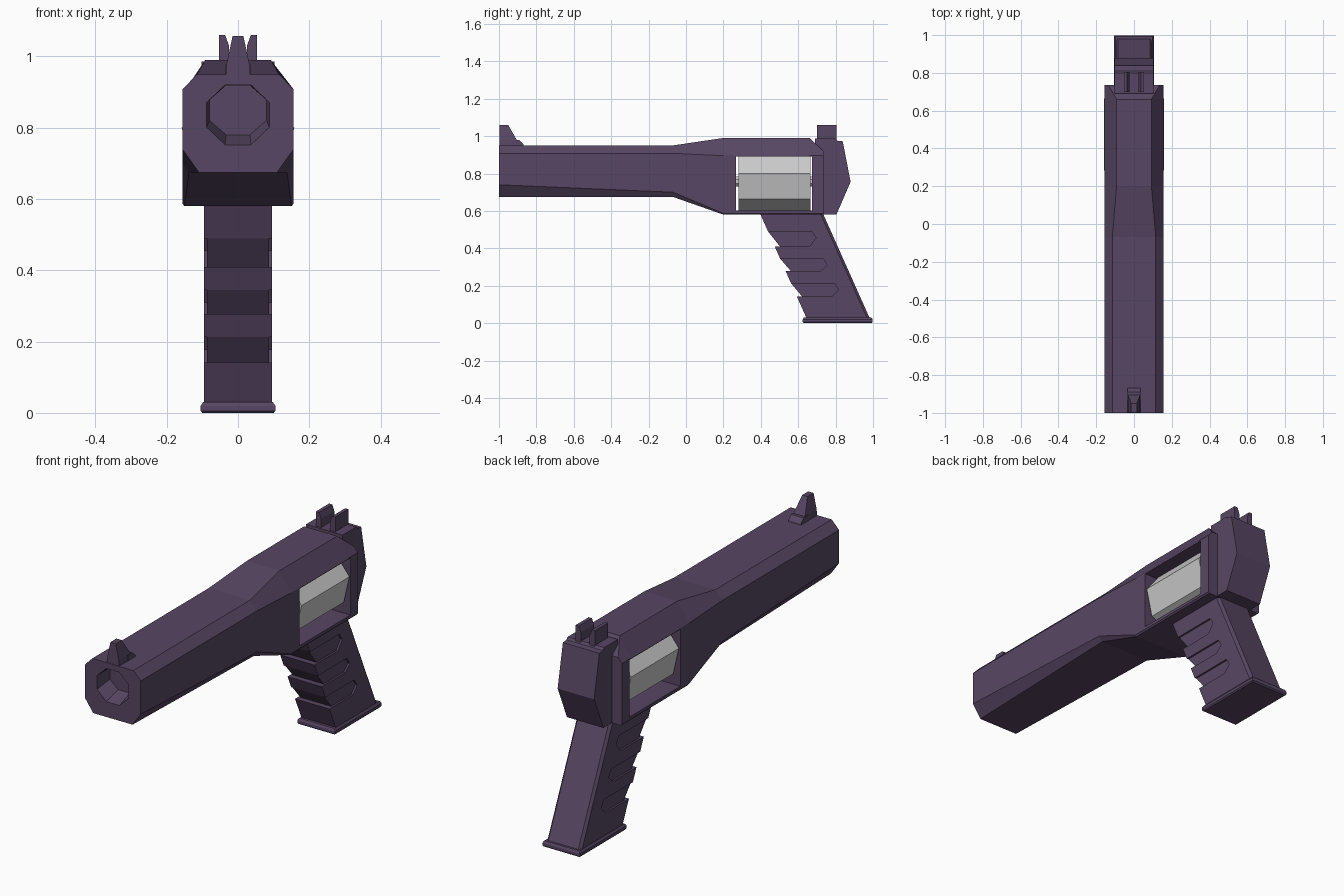
import bpy, bmesh, math

if "Cube" in bpy.data.objects:
    bpy.data.objects.remove(bpy.data.objects["Cube"])

purple = bpy.data.materials.new("dark_purple")
purple.diffuse_color = (0.095, 0.062, 0.125, 1)
purple.use_nodes = True
purple.node_tree.nodes["Principled BSDF"].inputs["Base Color"].default_value = purple.diffuse_color


def loft(name, rings, mat=purple):
    """Skin a list of equal-length 3D rings and cap both ends."""
    bm = bmesh.new()
    vs = [[bm.verts.new(p) for p in r] for r in rings]
    n = len(rings[0])
    for a, b in zip(vs, vs[1:]):
        for i in range(n):
            j = (i + 1) % n
            bm.faces.new((a[i], a[j], b[j], b[i]))
    bm.faces.new(vs[0])
    bm.faces.new(vs[-1][::-1])
    bmesh.ops.recalc_face_normals(bm, faces=bm.faces)
    me = bpy.data.meshes.new(name)
    bm.to_mesh(me)
    bm.free()
    ob = bpy.data.objects.new(name, me)
    bpy.context.collection.objects.link(ob)
    if mat:
        me.materials.append(mat)
    return ob


def prism(name, profile, x0, x1):
    """Extrude a (y, z) side profile between two x positions."""
    return loft(name, [[(x, y, z) for y, z in profile] for x in (x0, x1)])


def box(name, x0, x1, y0, y1, z0, z1):
    return prism(name, [(y0, z0), (y1, z0), (y1, z1), (y0, z1)], x0, x1)


def rod(name, sides, r, zc, y0, y1, start, mat=purple):
    ang = [math.radians(start) + 2 * math.pi * i / sides for i in range(sides)]
    return loft(name, [[(r * math.cos(a), y, zc + r * math.sin(a)) for a in ang]
                       for y in (y0, y1)], mat)


def cut(ob, cutter):
    cutter.hide_render = True
    mod = ob.modifiers.new("cut", 'BOOLEAN')
    mod.operation = 'DIFFERENCE'
    mod.solver = 'EXACT'
    mod.object = cutter
    bpy.context.view_layer.objects.active = ob
    bpy.ops.object.modifier_apply(modifier=mod.name)
    bpy.data.objects.remove(cutter)


# Barrel and frame: half sections mirrored across x, lofted along y
def section(y, half):
    return [(x, y, z) for x, z in half] + [(-x, y, z) for x, z in reversed(half)]


frame_half = [(0.15, 0.58), (0.156, 0.587), (0.156, 0.895), (0.092, 0.99)]
body = loft("barrel_and_frame", [
    section(-1.0, [(0.11, 0.675), (0.156, 0.74), (0.156, 0.908), (0.115, 0.95)]),
    section(-0.07, [(0.138, 0.675), (0.156, 0.70), (0.156, 0.908), (0.115, 0.95)]),
    section(0.20, frame_half),
    section(0.66, frame_half),
    section(0.735, [(0.15, 0.58), (0.156, 0.587), (0.156, 0.895), (0.135, 0.92)]),
])
cut(body, box("window_cutter", -0.3, 0.3, 0.268, 0.675, 0.602, 0.89))


# Tapered octagonal muzzle recess
def octagon(y, rx, z0, z1):
    c, h = (z0 + z1) / 2, (z1 - z0) / 2
    k = 1 / math.cos(math.pi / 8)
    ang = [math.pi / 8 + i * math.pi / 4 for i in range(8)]
    return [(rx * k * math.cos(a), y, c + h * k * math.sin(a)) for a in ang]


cut(body, loft("bore_cutter", [octagon(-1.001, 0.088, 0.752, 0.92),
                               octagon(-0.91, 0.08, 0.78, 0.919)]))

# Seven-sided drum in the window and its axle
rod("drum", 7, 0.162, 0.764, 0.282, 0.665, -90, None)
rod("drum_axle", 8, 0.03, 0.757, 0.25, 0.69, 22.5, None)

# Rear block
prism("rear_block", [(0.69, 0.582), (0.805, 0.582), (0.88, 0.755), (0.838, 0.972),
                     (0.81, 0.975), (0.80, 0.986), (0.69, 0.986)], -0.102, 0.102)

# Rear sight posts, narrower at the top on the inner side
for s, side in ((-1, "left"), (1, "right")):
    loft("rear_sight_" + side, [
        [(s * a, 0.70, z), (s * 0.054, 0.70, z), (s * 0.054, 0.805, z), (s * a, 0.805, z)]
        for a, z in ((0.025, 0.97), (0.025, 1.03), (0.036, 1.06))])

# Front sight: tapered blade with a low ramp behind it
loft("front_sight", [
    [(-w, -0.998, z), (w, -0.998, z), (w, y, z), (-w, y, z)]
    for w, y, z in ((0.035, -0.90, 0.94), (0.032, -0.905, 0.98), (0.015, -0.95, 1.058))])
prism("front_sight_ramp", [(-0.93, 0.94), (-0.865, 0.94), (-0.87, 0.958),
                           (-0.89, 0.978), (-0.93, 0.978)], -0.035, 0.035)

# Grip: slanted profile with stepped front notches and chamfered back edges
grooves = [(0.49, 0.41, 0.695), (0.345, 0.278, 0.755), (0.213, 0.142, 0.815)]


def front_y(z):
    return 0.40 + (0.577 - z) * 0.444


def grip_profile(inset):
    pts = [(front_y(0.585), 0.585)]
    for top, low, _ in grooves:
        pts += [(front_y(top), top), (front_y(low) + 0.028, low), (front_y(low), low)]
    return pts + [(front_y(0.02), 0.02), (0.985 - inset, 0.02), (0.733 - inset, 0.585)]


grip = loft("grip", [[(x, y, z) for y, z in grip_profile(i)]
                     for x, i in ((-0.096, 0.014), (-0.084, 0), (0.084, 0), (0.096, 0.014))])
for top, low, tip in grooves:
    slot = [(front_y(top) - 0.1, top), (tip - 0.022, top), (tip, top - 0.035),
            (tip - 0.035, low), (front_y(low) - 0.1, low)]
    for s in (-1, 1):
        cut(grip, prism("groove_cutter", slot, s * 0.087, s * 0.2))

# Base plate with softened rims
loft("grip_base", [
    [(-w, 0.63 - e, z), (w, 0.63 - e, z), (w, 0.992 + e, z), (-w, 0.992 + e, z)]
    for w, e, z in ((0.1, 0, 0), (0.105, 0.006, 0.006), (0.105, 0.006, 0.02), (0.098, 0, 0.03))])
